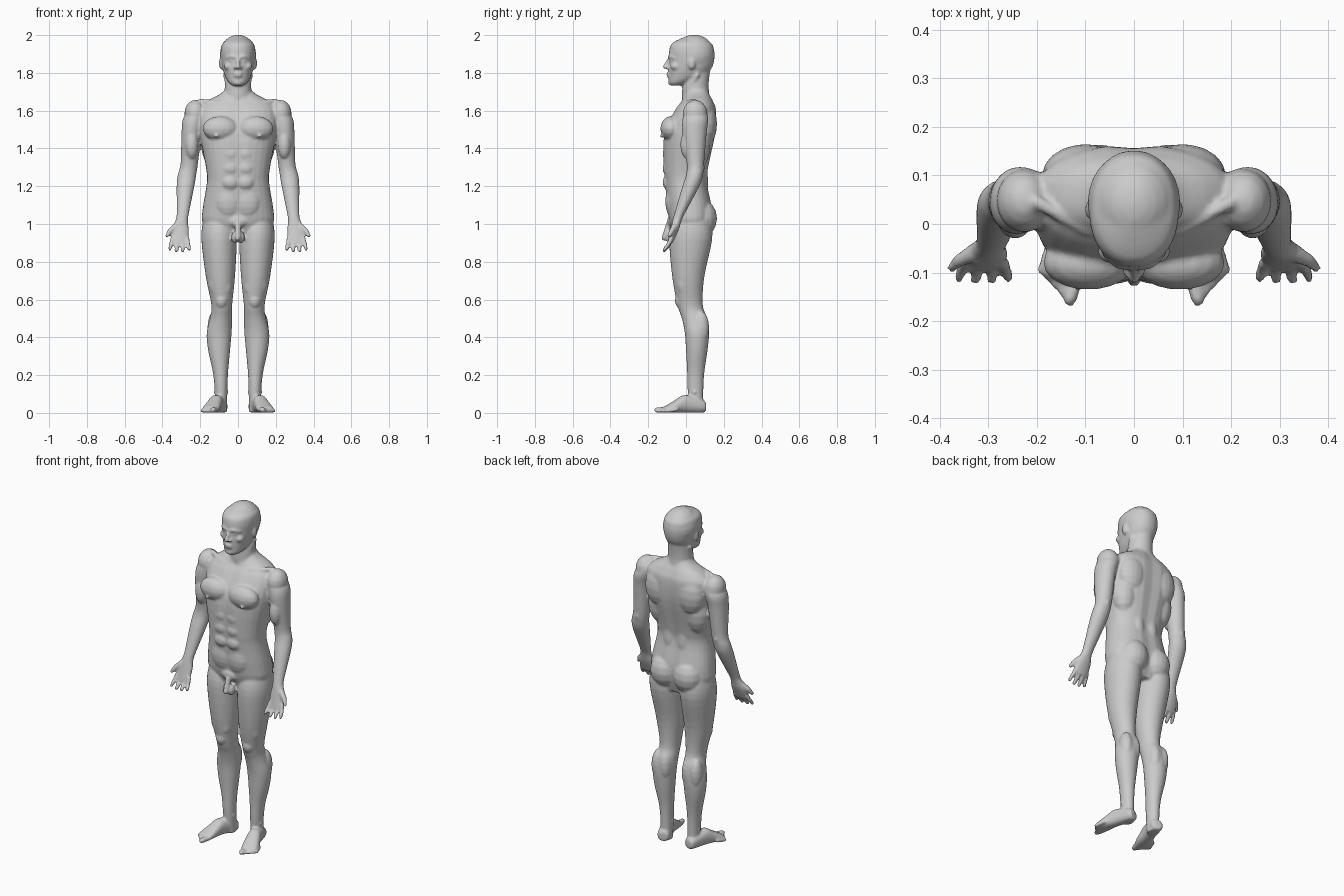
import bpy
import math
from mathutils import Matrix, Vector

default_cube = bpy.data.objects.get("Cube")
if default_cube:
    bpy.data.objects.remove(default_cube, do_unlink=True)

verts, faces = [], []
BOTH_SIDES = (1, -1)
MIDDLE = (1,)
UPRIGHT = Matrix.Identity(4)


def section(z, width, depth, y=0.0, x=0.0):
    """Describe one oval slice by its height, half width, half depth and centre."""
    return (x, y, z, width, depth)


def skin(sections, sides, power=2.0, groove=0.0, frame=UPRIGHT, segments=16):
    """Join a stack of sections; the groove dents the middle line, front and back."""
    for side in sides:
        previous = None
        for x, y, z, width, depth in sections:
            ring = []
            for i in range(segments):
                angle = side * math.tau * i / segments
                c, s = math.cos(angle), math.sin(angle)
                dx = width * math.copysign(abs(c) ** (2 / power), c)
                dy = depth * math.copysign(abs(s) ** (2 / power), s)
                dy *= 1 - groove * math.exp(-(dx / .02) ** 2)
                point = frame @ Vector((x + dx, y + dy, z))
                ring.append(len(verts))
                verts.append((point.x * side, point.y, point.z))
            if previous is None:
                faces.append(ring[::-side])
            else:
                for i in range(segments):
                    j = (i + 1) % segments
                    quad = (previous[i], previous[j], ring[j], ring[i])
                    faces.append(quad[::side])
            previous = ring
        faces.append(previous[::side])


def catmull(a, b, c, d, t):
    """Smoothly interpolate between two neighbouring sections."""
    return [0.5 * (2 * q + (r - p) * t + (2 * p - 5 * q + 4 * r - s) * t * t
                   + (3 * q - p - 3 * r + s) * t ** 3)
            for p, q, r, s in zip(a, b, c, d)]


def loft(*sections, sides=BOTH_SIDES, steps=4, **shape):
    """Skin a few key sections with smooth curves between them."""
    padded = [sections[0], *sections, sections[-1]]
    smooth = [catmull(*padded[i:i + 4], k / steps)
              for i in range(len(sections) - 1) for k in range(steps)]
    skin([*smooth, sections[-1]], sides, segments=28, **shape)


def blob(centre, size, sides=BOTH_SIDES, rings=9):
    """Add an ellipsoid for a muscle, bone or feature."""
    x, y, z = centre
    slices = []
    for k in range(rings):
        angle = math.pi * (k + .1) / (rings - .8)
        radius = math.sin(angle)
        slices.append(section(z - size[2] * math.cos(angle), size[0] * radius,
                              size[1] * radius, y, x))
    skin(slices, sides, segments=2 * rings)


def stroke(*points, start, end, sides=BOTH_SIDES):
    """Add a tapering round rod with rounded ends through a few points."""
    points = [Vector(p) for p in points]
    turn = (points[-1] - points[0]).to_track_quat('Z', 'Y').to_matrix().to_4x4()
    local = [turn.inverted() @ p for p in points]
    slices = []
    for k, p in enumerate(local):
        radius = start + (end - start) * k / (len(local) - 1)
        slices.append(section(p.z, radius, radius, p.y, p.x))
    for reach in (.7, .98):
        first, last = local[0], local[-1]
        near, far = (r * math.sqrt(1 - reach ** 2) for r in (start, end))
        slices.insert(0, section(first.z - start * reach, near, near, first.y, first.x))
        slices.append(section(last.z + end * reach, far, far, last.y, last.x))
    skin(slices, sides, frame=turn, segments=12)


# Torso
loft(section(z=.92, width=.09, depth=.08, y=.03),
     section(z=1, width=.183, depth=.11, y=.025),
     section(z=1.08, width=.187, depth=.12, y=.02),
     section(z=1.22, width=.165, depth=.113),
     section(z=1.3, width=.17, depth=.12),
     section(z=1.48, width=.203, depth=.138, y=.02),
     section(z=1.6, width=.205, depth=.112, y=.05),
     section(z=1.65, width=.165, depth=.085, y=.06),
     section(z=1.685, width=.1, depth=.066, y=.06),
     section(z=1.71, width=.07, depth=.055, y=.06),
     sides=MIDDLE, power=2.35, groove=.06)

# Chest, collarbones and abdomen
blob(centre=(.094, -.08, 1.505), size=(.094, .056, .066))
blob(centre=(.115, -.128, 1.465), size=(.009, .012, .009))
stroke((.025, -.025, 1.63), (.1, -.01, 1.64), (.2, .045, 1.65), start=.012, end=.014)
for row in range(3):
    blob(centre=(.04, -.095, 1.22 + .075 * row), size=(.045, .029, .04))
blob(centre=(.05, -.07, 1.12), size=(.07, .04, .09))

# Back and seat
blob(centre=(.1, .1, 1.53), size=(.09, .065, .12))
blob(centre=(.12, .06, 1.42), size=(.075, .07, .13))
blob(centre=(.045, .07, 1.22), size=(.045, .048, .15))
blob(centre=(.076, .083, 1.03), size=(.086, .082, .1))

# Neck
loft(section(z=1.6, width=.08, depth=.08, y=.06),
     section(z=1.72, width=.07, depth=.07, y=.05),
     section(z=1.83, width=.06, depth=.065, y=.065), sides=MIDDLE)
stroke((.066, .06, 1.79), (.045, .01, 1.7), (.018, -.02, 1.635), start=.014, end=.011)

# Head
loft(section(z=1.733, width=.03, depth=.034, y=-.05),
     section(z=1.75, width=.05, depth=.055, y=-.036),
     section(z=1.78, width=.068, depth=.092),
     section(z=1.82, width=.081, depth=.113, y=.02),
     section(z=1.87, width=.09, depth=.12, y=.03),
     section(z=1.92, width=.092, depth=.119, y=.03),
     section(z=1.96, width=.079, depth=.1, y=.03),
     section(z=1.998, width=.015, depth=.018, y=.03), sides=MIDDLE, power=2.15)

# Cropped hair cap
blob(centre=(0, .044, 1.897), size=(.096, .108, .105), sides=MIDDLE, rings=14)

# Chin, nose and lips
blob(centre=(0, -.074, 1.75), size=(.026, .021, .019), sides=MIDDLE)
stroke((0, -.091, 1.872), (0, -.113, 1.832), start=.008, end=.011, sides=MIDDLE)
blob(centre=(.013, -.1, 1.827), size=(.009, .011, .009))
for height in (1.797, 1.783):
    blob(centre=(0, -.093, height), size=(.023, .012, .006), sides=MIDDLE)

# Brows, eyes, cheeks and ears
stroke((.012, -.089, 1.884), (.035, -.084, 1.888), (.058, -.064, 1.88),
       start=.009, end=.008)
blob(centre=(.033, -.078, 1.865), size=(.014, .009, .007))
blob(centre=(.05, -.055, 1.835), size=(.025, .026, .022))
blob(centre=(.09, .03, 1.85), size=(.011, .02, .032))

# Arms and palms
loft(section(z=1.615, width=.05, depth=.05, x=.195, y=.05),
     section(z=1.56, width=.058, depth=.068, x=.232, y=.05),
     section(z=1.48, width=.053, depth=.064, x=.246, y=.045),
     section(z=1.32, width=.046, depth=.046, x=.258, y=.05),
     section(z=1.26, width=.049, depth=.045, x=.27, y=.045),
     section(z=1.2, width=.047, depth=.045, x=.278, y=.026),
     section(z=1.05, width=.032, depth=.027, x=.293, y=-.036),
     section(z=1.01, width=.035, depth=.024, x=.3, y=-.05),
     section(z=.965, width=.047, depth=.022, x=.306, y=-.062),
     section(z=.9, width=.043, depth=.014, x=.308, y=-.084))
blob(centre=(.226, .048, 1.585), size=(.058, .066, .072))
blob(centre=(.245, .005, 1.42), size=(.035, .035, .075))
blob(centre=(.262, .075, 1.3), size=(.022, .024, .03))

# Fingers fan out from the palm, the outer ones shorter; then the thumb
for finger in range(4):
    spread = finger - 1.5
    shorten = .008 * abs(spread)
    knuckle = (.308 + .025 * spread, -.078, .925)
    bend = (.309 + .03 * spread, -.091, .885 + shorten)
    tip = (.31 + .034 * spread, -.118 + shorten / 2, .855 + shorten)
    stroke(knuckle, bend, tip, start=.0125, end=.01)
stroke((.328, -.06, .99), (.36, -.075, .963), (.376, -.09, .937), start=.018, end=.01)

# Legs
loft(section(z=1.02, width=.085, depth=.1, x=.1, y=.03),
     section(z=.92, width=.094, depth=.114, x=.1, y=.025),
     section(z=.72, width=.077, depth=.085, x=.093, y=.012),
     section(z=.57, width=.055, depth=.067, x=.086, y=.022),
     section(z=.5, width=.059, depth=.068, x=.09, y=.046),
     section(z=.42, width=.066, depth=.064, x=.1, y=.058),
     section(z=.33, width=.058, depth=.057, x=.1, y=.057),
     section(z=.22, width=.041, depth=.046, x=.093, y=.052),
     section(z=.13, width=.034, depth=.042, x=.09, y=.05),
     section(z=.003, width=.03, depth=.036, x=.088, y=.055))

# Knees, thigh muscles, calves and ankles
blob(centre=(.088, -.028, .595), size=(.034, .031, .042))
blob(centre=(.062, -.012, .67), size=(.033, .045, .065))
blob(centre=(.125, -.01, .7), size=(.035, .045, .08))
for x in (.075, .125):
    blob(centre=(x, .08, .45), size=(.037, .043, .09))
blob(centre=(.09, .045, .11), size=(.041, .018, .017))

# Feet, turned outward: sections run from heel to ball, with y as height
splay = math.radians(17)
across = Vector((math.cos(splay), math.sin(splay), 0))
ahead = Vector((math.sin(splay), -math.cos(splay), 0))
foot_frame = Matrix((across, (0, 0, 1), ahead)).transposed().to_4x4()
foot_frame.translation = (.083, .102, 0)
loft(section(z=0, width=.02, depth=.02, y=.03),
     section(z=.015, width=.034, depth=.034, y=.035),
     section(z=.11, width=.037, depth=.047, y=.048),
     section(z=.16, width=.042, depth=.035, y=.036),
     section(z=.2, width=.046, depth=.023, y=.024),
     section(z=.228, width=.042, depth=.015, y=.017),
     frame=foot_frame, power=2.3)
for toe in range(5):
    offset = -.028 + .018 * toe
    length = .26 - .01 * toe
    radius = .01 if toe else .015
    root = foot_frame @ Vector((offset, .018, length - .05))
    tip = foot_frame @ Vector((offset, radius, length))
    stroke(root, tip, start=radius, end=radius)

# Groin
blob(centre=(0, -.07, 1.015), size=(.06, .03, .035), sides=MIDDLE)
blob(centre=(.015, -.085, .93), size=(.021, .024, .033))
stroke((0, -.09, 1), (0, -.115, .925), start=.016, end=.015, sides=MIDDLE)

# Fuse every form into one continuous skin
mesh = bpy.data.meshes.new("body")
mesh.from_pydata(verts, [], faces)
body = bpy.data.objects.new("body", mesh)
bpy.context.collection.objects.link(body)
fuse = body.modifiers.new("fuse", 'REMESH')
fuse.mode = 'VOXEL'
fuse.voxel_size = .007
fuse.use_smooth_shade = True
soften = body.modifiers.new("soften", 'SMOOTH')
soften.factor = .5
soften.iterations = 3

# Plain grey skin
grey = bpy.data.materials.new("plain grey")
grey.use_nodes = True
colour = (.6, .6, .6, 1)
grey.diffuse_color = colour
grey.node_tree.nodes["Principled BSDF"].inputs["Base Color"].default_value = colour
mesh.materials.append(grey)
